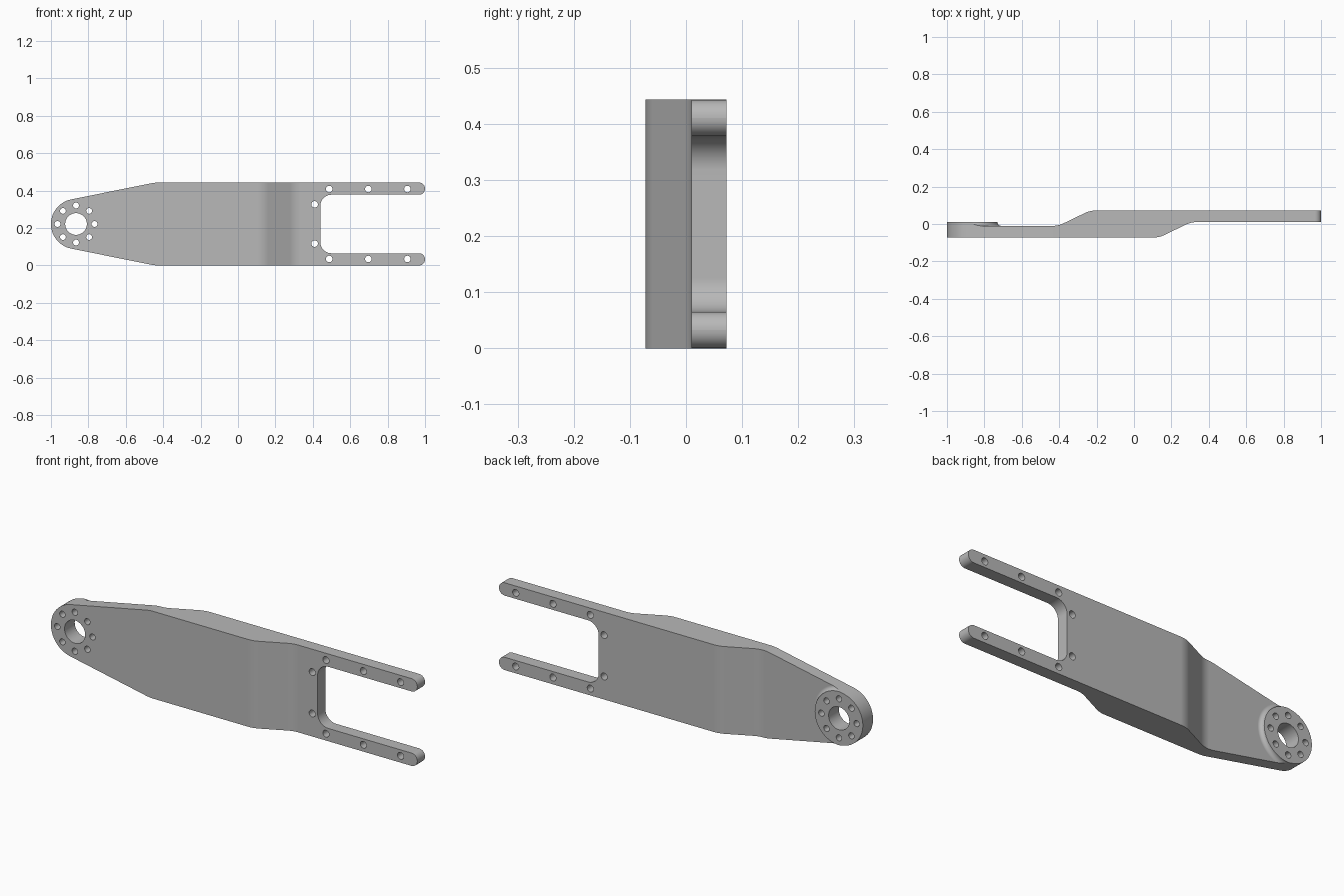
import bpy, bmesh
from math import sin, cos, pi, acos, atan2, hypot, tan
from mathutils import Vector, Matrix

if "Cube" in bpy.data.objects:
    bpy.data.objects.remove(bpy.data.objects["Cube"])

H = 0.443                      # plate height
MID = H / 2
Y0, Y1, STEP = -0.072, 0.072, 0.01
HUB_X, HUB_R = -0.866, 0.134

metal = bpy.data.materials.new("grey metal")
metal.use_nodes = True
grey = (0.48, 0.48, 0.48, 1)
metal.diffuse_color = grey
metal.node_tree.nodes["Principled BSDF"].inputs["Base Color"].default_value = grey


def rounded(corners, steps=10):
    """Turn (a, b, radius) corners into a polygon with tangent arcs."""
    out = []
    for i, (a, b, r) in enumerate(corners):
        p = Vector((a, b))
        if r == 0:
            out.append(p)
            continue
        u = (Vector(corners[i - 1][:2]) - p).normalized()
        v = (Vector(corners[(i + 1) % len(corners)][:2]) - p).normalized()
        half = u.angle(v) / 2
        c = p + (u + v).normalized() * r / sin(half)
        s = p + u * r / tan(half) - c
        e = p + v * r / tan(half) - c
        turn = s.angle_signed(e)
        for k in range(steps + 1):
            t = -turn * k / steps
            out.append(c + Vector((s.x * cos(t) - s.y * sin(t), s.x * sin(t) + s.y * cos(t))))
    return out


def finish(bm, name):
    bmesh.ops.recalc_face_normals(bm, faces=bm.faces)
    mesh = bpy.data.meshes.new(name)
    bm.to_mesh(mesh)
    bm.free()
    mesh.materials.append(metal)
    ob = bpy.data.objects.new(name, mesh)
    bpy.context.collection.objects.link(ob)
    return ob


def prism(name, points, place, offset):
    bm = bmesh.new()
    face = bm.faces.new([bm.verts.new(place(p)) for p in points])
    new = bmesh.ops.extrude_face_region(bm, geom=[face])["geom"]
    bmesh.ops.translate(bm, vec=offset, verts=[g for g in new if isinstance(g, bmesh.types.BMVert)])
    return finish(bm, name)


def combine(target, tool, operation):
    mod = target.modifiers.new(operation.lower(), 'BOOLEAN')
    mod.operation, mod.solver, mod.object = operation, 'EXACT', tool
    bpy.context.view_layer.objects.active = target
    bpy.ops.object.modifier_apply(modifier=mod.name)
    bpy.data.objects.remove(tool)


# Offset plate: thickness profile seen from above, longer and taller than needed
bend = 0.13
arm = prism("offset_arm", rounded([
    (-1.1, Y0, 0), (0.135, Y0, bend), (0.305, STEP, bend), (1.1, STEP, 0),
    (1.1, Y1, 0), (-0.235, Y1, bend), (-0.405, -STEP, bend), (-1.1, -STEP, 0)]),
    lambda p: (p.x, p.y, -0.1), (0, 0, H + 0.2))

# Raised hub pad with a concave fillet at its foot
fillet = 0.02
profile = [(0, -0.04), (HUB_R + 0.022, -0.04)]
profile += [(HUB_R + 0.022 - fillet * sin(t), STEP - fillet * cos(t))
            for t in (k * pi / 16 for k in range(9))]
profile.append((0, STEP))
bm = bmesh.new()
verts = [bm.verts.new((HUB_X + r, y, MID)) for r, y in profile]
edges = [bm.edges.new(pair) for pair in zip(verts, verts[1:])]
bmesh.ops.spin(bm, geom=verts + edges, cent=(HUB_X, 0, MID), axis=(0, 1, 0),
               angle=2 * pi, steps=72)
bmesh.ops.remove_doubles(bm, verts=bm.verts, dist=1e-5)
combine(arm, finish(bm, "hub_pad"), 'UNION')

# Side outline: tapered nose around the hub, two fork tines with a rounded slot
shoulder, tine, slot = -0.445, 0.065, 0.44
dx, dz = shoulder - HUB_X, H - MID
tangent = atan2(dz, dx) + acos(HUB_R / hypot(dx, dz))
nose = [(HUB_X + HUB_R * cos(t), MID + HUB_R * sin(t), 0)
        for t in (tangent + (2 * pi - 2 * tangent) * k / 36 for k in range(37))]
tip = tine / 2 - 0.0002
outline = nose + [
    (shoulder, 0, 0.2), (1, 0, tip), (1, tine, tip), (slot, tine, 0.06),
    (slot, H - tine, 0.06), (1, H - tine, tip), (1, H, tip), (shoulder, H, 0.2)]
combine(arm, prism("outline", rounded(outline), lambda p: (p.x, -0.2, p.y), (0, 0.4, 0)),
        'INTERSECT')

# Bore, bolt circle and fork holes
holes = [(HUB_X, MID, 0.058)]
holes += [(HUB_X + 0.099 * cos(k * pi / 4), MID + 0.099 * sin(k * pi / 4), 0.0155)
          for k in range(8)]
for side in (-1, 1):
    holes.append((0.41, MID + side * 0.105, 0.0175))
    holes += [(x, MID + side * 0.187, 0.0175) for x in (0.487, 0.697, 0.906)]
bm = bmesh.new()
for x, z, r in holes:
    bmesh.ops.create_cone(bm, cap_ends=True, segments=48 if r > 0.03 else 24,
                          radius1=r, radius2=r, depth=0.4,
                          matrix=Matrix.Translation((x, 0, z)) @ Matrix.Rotation(pi / 2, 4, 'X'))
combine(arm, finish(bm, "holes"), 'DIFFERENCE')

# Smooth curves with crisp edges
bpy.ops.object.select_all(action='DESELECT')
arm.select_set(True)
bpy.context.view_layer.objects.active = arm
bpy.ops.object.shade_smooth_by_angle(angle=pi / 6)
weighted = arm.modifiers.new("even shading", 'WEIGHTED_NORMAL')
weighted.keep_sharp = True
